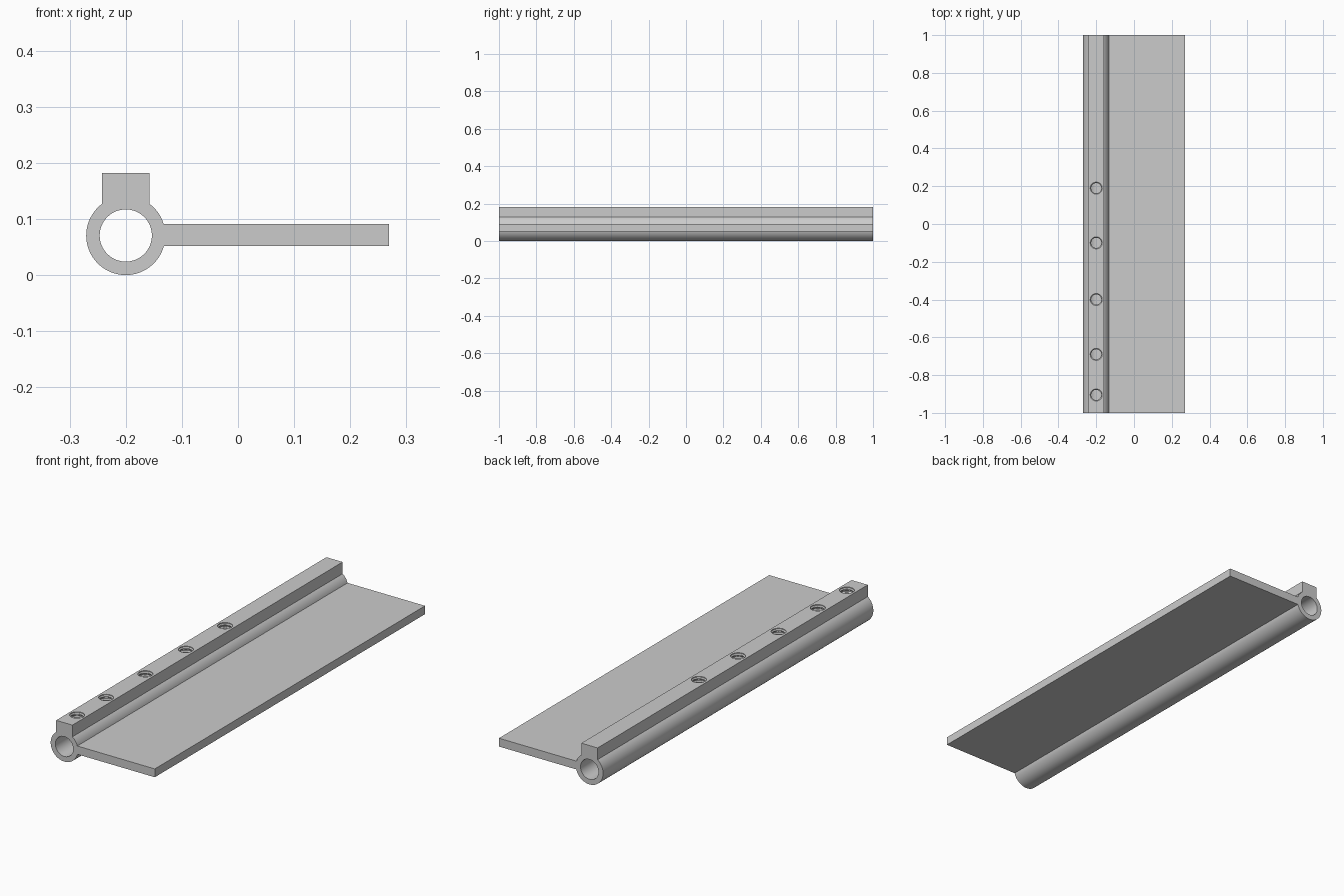
import bpy, bmesh
from math import sin, cos, pi, asin

if "Cube" in bpy.data.objects:
    bpy.data.objects.remove(bpy.data.objects["Cube"])

CX, CZ, R, BORE = -0.20, 0.0705, 0.0705, 0.0465
RAIL, TOP = 0.042, 0.182            # rail half width, rail top
PL, PH, PX = 0.052, 0.091, 0.269    # plate bottom, top, outer edge
HOLES = [0.19, -0.10, -0.40, -0.69, -0.905]


def mesh_object(name, bm):
    bmesh.ops.recalc_face_normals(bm, faces=bm.faces)
    me = bpy.data.meshes.new(name)
    bm.to_mesh(me)
    bm.free()
    ob = bpy.data.objects.new(name, me)
    bpy.context.collection.objects.link(ob)
    return ob


def extrude_y(name, pts, half):
    bm = bmesh.new()
    face = bm.faces.new([bm.verts.new((x, -half, z)) for x, z in pts])
    new = bmesh.ops.extrude_face_region(bm, geom=[face])
    # the extrusion keeps the start cap because it borders no other faces
    verts = [g for g in new["geom"] if isinstance(g, bmesh.types.BMVert)]
    bmesh.ops.translate(bm, verts=verts, vec=(0, 2 * half, 0))
    if not face.is_valid or len(bm.faces) < len(pts) + 2:
        first = [v for v in bm.verts if v.co.y < 0]
        bmesh.ops.contextual_create(bm, geom=first)
    return mesh_object(name, bm)


def arc(a0, a1, n, r):
    return [(CX + r * cos(a0 + (a1 - a0) * i / n),
             CZ + r * sin(a0 + (a1 - a0) * i / n)) for i in range(n + 1)]


# Extruded section: tube, rail on top and flat plate to the right
a_hi, a_lo = asin((PH - CZ) / R), asin((PL - CZ) / R)
a_rail = pi / 2 - asin(RAIL / R)
outline = (arc(a_hi, a_rail, 8, R)
           + [(CX + RAIL, TOP), (CX - RAIL, TOP)]
           + arc(pi - a_rail, 2 * pi + a_lo, 48, R)
           + [(PX, PL), (PX, PH)])
body = extrude_y("tube_rail_and_plate", outline, 1.0)

# Bore cutter
cutters = [extrude_y("bore_cutter", arc(0, 2 * pi * 63 / 64, 63, BORE), 1.1)]

# Ribbed (threaded) hole cutters reaching down into the bore
levels = [(0.032, 0.20), (0.032, TOP - 0.004)]
for i in range(4):
    z = TOP - 0.004 - 0.016 * i
    levels += [(0.027, z - 0.004), (0.027, z - 0.008),
               (0.032, z - 0.012), (0.032, z - 0.016)]
levels.append((0.032, CZ + 0.015))
levels = [p for p in levels if p[1] >= CZ + 0.015]
for y in HOLES:
    bm = bmesh.new()
    rings = [[bm.verts.new((CX + r * cos(2 * pi * k / 32),
                            y + r * sin(2 * pi * k / 32), z))
              for k in range(32)] for r, z in levels]
    for a, b in zip(rings, rings[1:]):
        for k in range(32):
            j = (k + 1) % 32
            bm.faces.new((a[k], a[j], b[j], b[k]))
    bm.faces.new(rings[0])
    bm.faces.new(rings[-1])
    cutters.append(mesh_object("screw_hole_cutter", bm))

# Apply the cuts and remove the cutters
for c in cutters:
    c.hide_render = True
    m = body.modifiers.new("cut", "BOOLEAN")
    m.operation, m.solver, m.object = "DIFFERENCE", "EXACT", c
bpy.context.view_layer.objects.active = body
for m in list(body.modifiers):
    bpy.ops.object.modifier_apply(modifier=m.name)
for c in cutters:
    bpy.data.objects.remove(c)

# Smooth round surfaces, sharp edges kept
bpy.ops.object.select_all(action="DESELECT")
body.select_set(True)
bpy.ops.object.shade_smooth_by_angle(angle=pi / 6)
